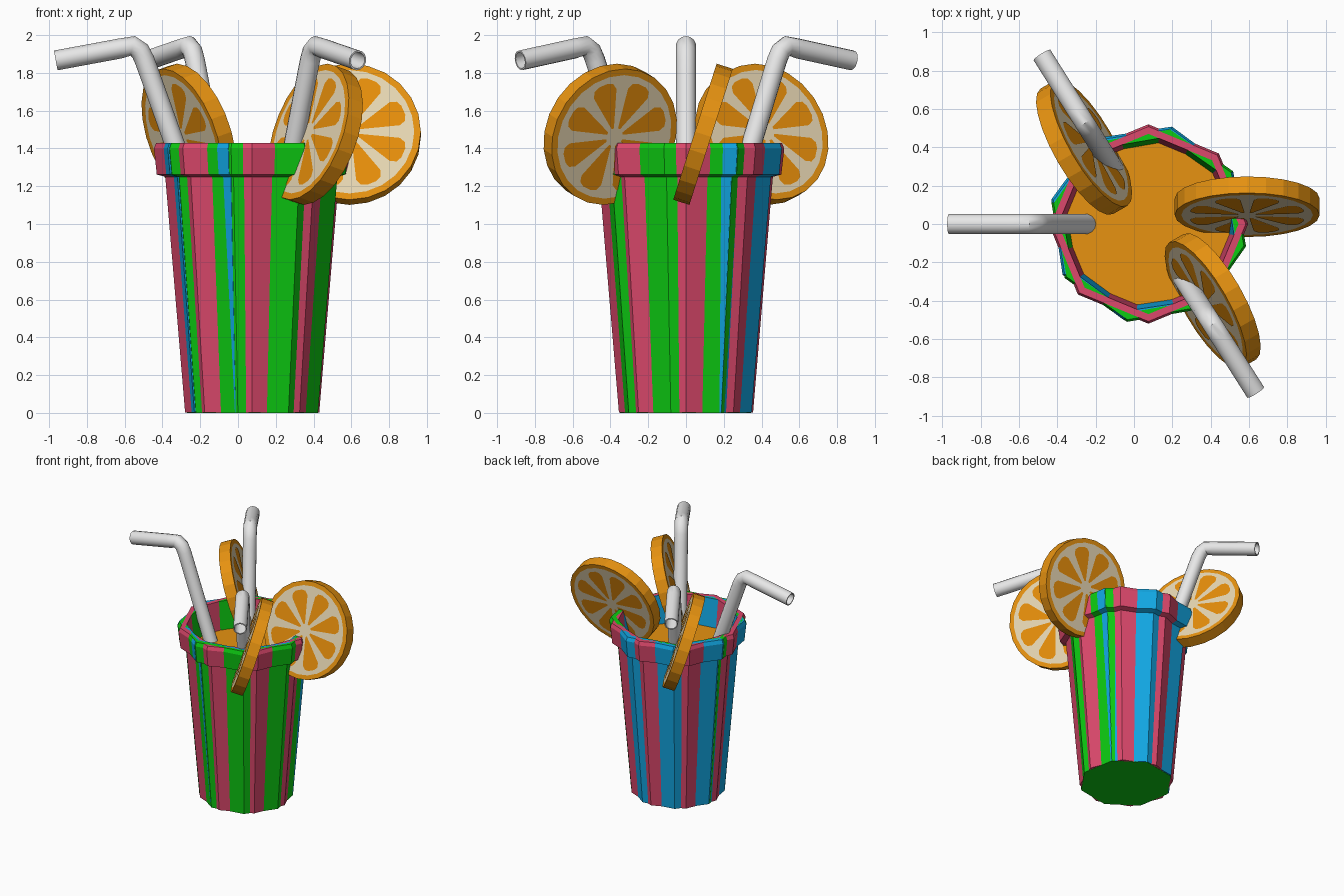
import bpy, bmesh, math
from mathutils import Matrix, Vector

if "Cube" in bpy.data.objects:
    bpy.data.objects.remove(bpy.data.objects["Cube"])

CX = 0.075  # cup axis


def material(name, rgb):
    m = bpy.data.materials.new(name)
    m.diffuse_color = (*rgb, 1)
    m.use_nodes = True
    m.node_tree.nodes["Principled BSDF"].inputs["Base Color"].default_value = m.diffuse_color
    return m


PINK = material("pink", (0.72, 0.065, 0.15))
GREEN = material("green", (0.004, 0.60, 0.006))
BLUE = material("blue", (0.006, 0.39, 0.78))
RIND = material("orange_rind", (0.88, 0.32, 0.006))
PULP = material("orange_pulp", (1.0, 0.34, 0.004))
PITH = material("cream_pith", (0.92, 0.78, 0.52))
STRAW = material("straw_white", (0.80, 0.80, 0.80))


def finish(bm, name, mats, matrix=Matrix(), recalc=True):
    if recalc:
        bmesh.ops.recalc_face_normals(bm, faces=bm.faces)
    me = bpy.data.meshes.new(name)
    bm.to_mesh(me)
    bm.free()
    for m in mats:
        me.materials.append(m)
    ob = bpy.data.objects.new(name, me)
    ob.matrix_world = matrix
    bpy.context.collection.objects.link(ob)
    return ob


def skin(bm, rings, closed=False):
    """Bridge consecutive rings of points with quads."""
    vs = [[bm.verts.new(p) for p in r] for r in rings]
    pairs = list(zip(vs, vs[1:])) + ([(vs[-1], vs[0])] if closed else [])
    for a, b in pairs:
        n = len(a)
        for i in range(n):
            bm.faces.new((a[i], a[(i + 1) % n], b[(i + 1) % n], b[i]))
    return vs


def circle(r, z, n, phase=0):
    return [Vector((r * math.cos(phase + i * math.tau / n),
                    r * math.sin(phase + i * math.tau / n), z)) for i in range(n)]


# Three nested octagonal cups, slightly turned, whose crossings make the stripes
def cup(name, mat, degrees, dx, dy, base):
    profile = [(0.355, base), (0.46, 1.25), (0.505, 1.262), (0.52, 1.40),
               (0.508, 1.43), (0.47, 1.43), (0.445, 1.2), (0.335, 0.04)]
    bm = bmesh.new()
    vs = skin(bm, [circle(r, z, 8, math.radians(degrees)) for r, z in profile])
    bm.faces.new(vs[0])
    bm.faces.new(vs[-1])
    finish(bm, name, [mat], Matrix.Translation((CX + dx, dy, 0)))


shift = Vector((math.cos(math.radians(122)), math.sin(math.radians(122)))) * 0.0035
cup("cup_pink", PINK, 0, 0, 0, 0.001)
cup("cup_green", GREEN, 32.4, -shift.x, -shift.y, 0.0)
cup("cup_blue", BLUE, 31.1, shift.x, shift.y, 0.002)

# Juice surface
bm = bmesh.new()
bm.faces.new([bm.verts.new(p) for p in circle(0.45, 1.2, 8)])
finish(bm, "juice", [RIND], Matrix.Translation((CX, 0, 0)), recalc=False)


# Orange slices: rind disc, pith caps, eight pulp wedges on each face
def orange_slice(name, degrees):
    R, h, n = 0.378, 0.045, 24
    bm = bmesh.new()
    vs = skin(bm, [circle(0.343, -h, n), circle(R, -h, n), circle(R, h, n), circle(0.343, h, n)])
    for ring in (vs[0], vs[-1]):
        bm.faces.new(ring).material_index = 1
    bmesh.ops.recalc_face_normals(bm, faces=bm.faces)
    half = [(0.05, 8), (0.20, 14.5), (0.27, 15), (0.30, 11), (0.31, 5)]
    outline = [(r, -a) for r, a in half] + [(r, a) for r, a in reversed(half)]
    for side in (-1, 1):
        for k in range(8):
            pts = []
            for r, a in outline:
                t = math.radians(22.5 + 45 * k + a)
                pts.append(bm.verts.new((r * math.cos(t), r * math.sin(t), side * (h + 0.003))))
            f = bm.faces.new(pts if side > 0 else pts[::-1])
            f.material_index = 2
    m = (Matrix.Translation((CX, 0, 0)) @ Matrix.Rotation(math.radians(degrees), 4, 'Z')
         @ Matrix.Translation((0.515, 0.09, 1.475))
         @ Matrix.Rotation(math.radians(90 - 17.7), 4, 'X'))
    finish(bm, name, [RIND, PITH, PULP], m, recalc=False)


for i, a in enumerate((0, -60, 120)):
    orange_slice(f"orange_slice_{i + 1}", a)


# Bent hollow straws, swept along a path of (distance from axis, height)
def straw(name, degrees):
    path = [Vector(p) for p in ((0.08, 0.5), (0.545, 1.80), (0.570, 1.868),
                                (0.593, 1.915), (0.632, 1.943), (0.70, 1.929), (1.04, 1.866))]

    def rings(radius):
        out = []
        for i, p in enumerate(path):
            d0 = (p - path[max(i - 1, 0)]).normalized()
            d1 = (path[min(i + 1, len(path) - 1)] - p).normalized()
            d = (d0 + d1).normalized()
            nrm = Vector((-d.y, d.x))
            ring = []
            for k in range(14):
                t = k * math.tau / 14
                q = p + nrm * radius * math.cos(t)
                ring.append((q.x, radius * math.sin(t), q.y))
            out.append(ring)
        return out

    bm = bmesh.new()
    skin(bm, rings(0.053) + rings(0.044)[::-1], closed=True)
    ob = finish(bm, name, [STRAW], Matrix.Translation((CX, 0, 0))
                @ Matrix.Rotation(math.radians(degrees), 4, 'Z'))
    bpy.ops.object.select_all(action='DESELECT')
    ob.select_set(True)
    bpy.context.view_layer.objects.active = ob
    bpy.ops.object.shade_smooth_by_angle(angle=math.radians(40))


for i, a in enumerate((180, 122.2, -57.5)):
    straw(f"straw_{i + 1}", a)
